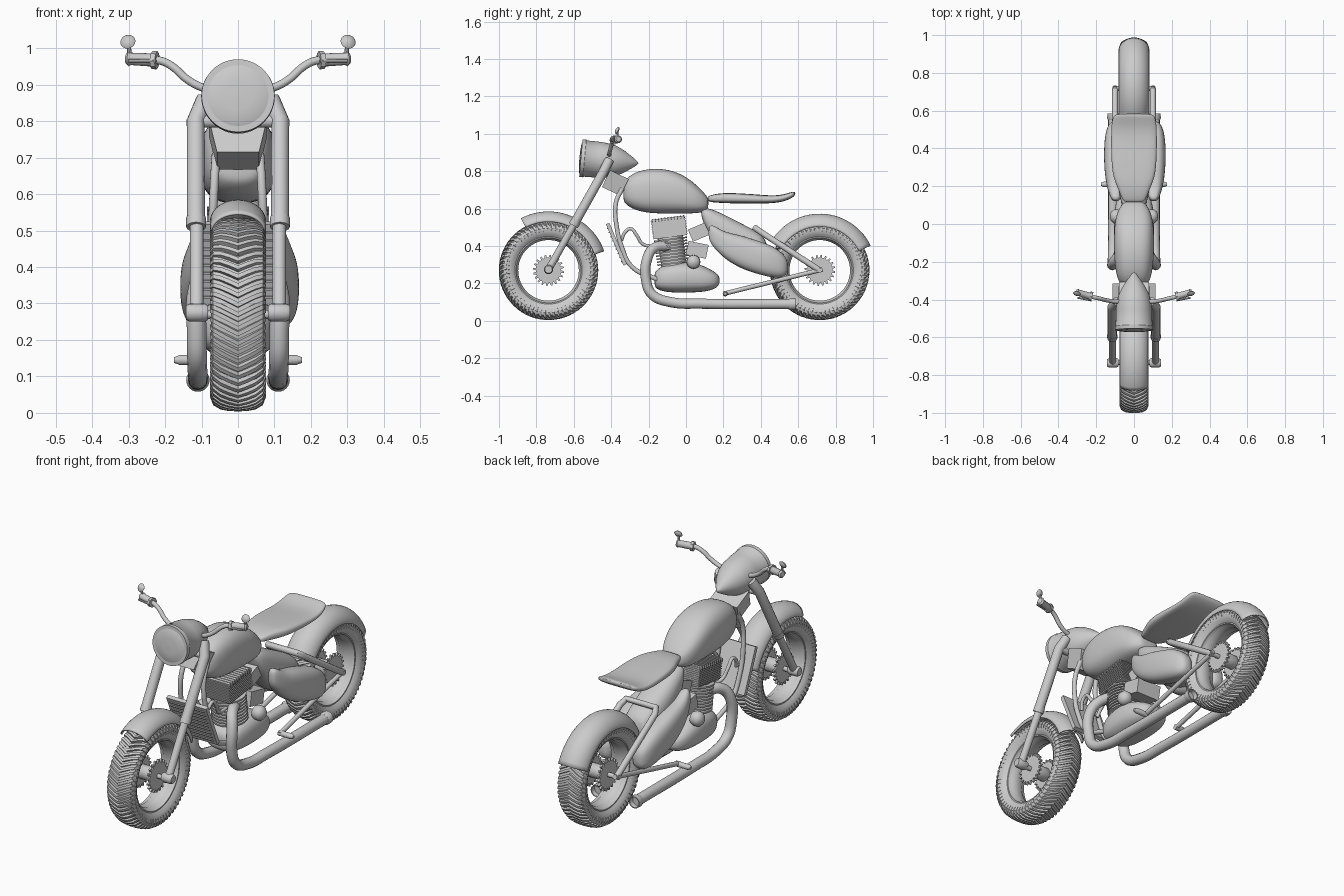
import bpy, bmesh
from math import pi, sin, cos, radians
from mathutils import Vector, Matrix

if "Cube" in bpy.data.objects:
    bpy.data.objects.remove(bpy.data.objects["Cube"])

def make(name, verts, faces, angle=40, mods=()):
    me = bpy.data.meshes.new(name)
    me.from_pydata([tuple(v) for v in verts], [], faces)
    bm = bmesh.new(); bm.from_mesh(me)
    bmesh.ops.recalc_face_normals(bm, faces=bm.faces)
    bm.to_mesh(me); bm.free()
    ob = bpy.data.objects.new(name, me)
    bpy.context.collection.objects.link(ob)
    for kind, attr, val in mods:
        setattr(ob.modifiers.new(kind, kind), attr, val)
    bpy.ops.object.select_all(action='DESELECT')
    ob.select_set(True); bpy.context.view_layer.objects.active = ob
    bpy.ops.object.shade_smooth_by_angle(angle=radians(angle))
    return ob

def rings(rows, closed_rows=False, caps=True):
    # joins equal-length vertex rings with quads
    n, m = len(rows[0]), len(rows)
    f = [(i*n+j, i*n+(j+1) % n, (i+1) % m*n+(j+1) % n, (i+1) % m*n+j)
         for i in range(m if closed_rows else m-1) for j in range(n)]
    if caps and not closed_rows:
        f += [tuple(range(n)), tuple(range((m-1)*n, m*n))]
    return [v for r in rows for v in r], f

def lathe(name, prof, origin, axis, steps=40, closed=False, angle=40):
    # profile of (distance along axis, radius)
    q = Vector(axis).normalized().to_track_quat('Z', 'Y')
    rows = [[Vector(origin) + q @ Vector((r*cos(2*pi*k/steps), r*sin(2*pi*k/steps), a))
             for k in range(steps)] for a, r in prof]
    return make(name, *rings(rows, closed), angle)

def rod(name, a, b, r, steps=16):
    d = Vector(b) - Vector(a)
    return lathe(name, [(0, r), (d.length, r)], a, d, steps)

def tube(name, pts, r, mirror=True, bend=True):
    cu = bpy.data.curves.new(name, 'CURVE')
    cu.dimensions = '3D'; cu.bevel_depth = r; cu.bevel_resolution = 4
    cu.resolution_u = 6; cu.use_fill_caps = True
    for s in ((1, -1) if mirror else (1,)):
        sp = cu.splines.new('BEZIER' if bend else 'POLY')
        P = sp.bezier_points if bend else sp.points
        P.add(len(pts)-1)
        for p, c in zip(P, pts):
            co = (c[0]*s, c[1], c[2])
            if bend:
                p.co = co; p.handle_left_type = p.handle_right_type = 'AUTO'
            else:
                p.co = (*co, 1)
    ob = bpy.data.objects.new(name, cu)
    bpy.context.collection.objects.link(ob)
    bpy.ops.object.select_all(action='DESELECT')
    ob.select_set(True); bpy.context.view_layer.objects.active = ob
    bpy.ops.object.convert(target='MESH')
    bpy.ops.object.shade_smooth_by_angle(angle=radians(50))

def loft(name, secs, xc=0, n=20, power=.75):
    # sections of (y, bottom, top, half width), rounded-box cross-section
    pw = lambda v: abs(v)**power * (1 if v > 0 else -1)
    rows = [[(xc + w*pw(cos(2*pi*k/n)), y, (a+b)/2 + (b-a)/2*pw(sin(2*pi*k/n)))
             for k in range(n)] for y, a, b, w in secs]
    return make(name, *rings(rows), 60, [('SUBSURF', 'levels', 2), ('SUBSURF', 'render_levels', 2)][:1])

def box(name, centre, size, tilt=0, bottom=1.0):
    R = Matrix.Rotation(tilt, 3, 'X')
    rows = [[Vector(centre) + R @ Vector((x*size[0]/2*s, y*size[1]/2, z*size[2]/2))
             for x, y in ((-1, -1), (1, -1), (1, 1), (-1, 1))] for z, s in ((-1, bottom), (1, 1))]
    return make(name, *rings(rows), 20)

# wheels: tyre, chevron tread, rim, hub, toothed discs
def wheel(tag, cy):
    c, X = (0, cy, .27), (1, 0, 0)
    half = [(.05, .178), (.066, .195), (.074, .222), (.069, .240), (.05, .249), (.02, .252)]
    lathe(tag+'_tyre', half + [(-a, r) for a, r in reversed(half)], c, X, 64, True)
    rim = [(.052, .186), (.052, .174), (.035, .170), (.025, .162)]
    lathe(tag+'_rim', rim + [(-a, r) for a, r in reversed(rim)] + [(0, .186)], c, X, 64, True)
    verts, faces = [], []
    line = [(.077, .226), (.068, .249), (.048, .261), (.025, .265)]
    line = line + [(0, .266)] + [(-x, r) for x, r in reversed(line)]
    N = 62
    for k in range(N):
        rows = []
        for x, r in line:
            t = 2*pi*k/N - abs(x)*1.9
            rows.append([(x*e, cy + q*cos(t+d), .27 + q*sin(t+d))
                         for q, d, e in ((r-.02, -.029, .93), (r, -.024, 1), (r, .024, 1), (r-.02, .029, .93))])
        v, f = rings(rows)
        o = len(verts)
        verts += v; faces += [tuple(i+o for i in g) for g in f]
    make(tag+'_tread', verts, faces, 25)
    lathe(tag+'_hub', [(-.05, .03), (-.04, .036), (.04, .036), (.05, .03)], c, X, 24)
    for s in (-1, 1):
        T = 20
        ring = lambda x: [(x, cy + r*cos(a), .27 + r*sin(a)) for k in range(T)
                          for r, o in ((.068, 0), (.068, .4), (.083, .5), (.083, .8)) for a in [2*pi*(k+o)/T]]
        make(tag+'_sprocket', *rings([ring(.042*s), ring(.054*s)]), 25)

wheel('front_wheel', -.735)
wheel('rear_wheel', .715)
rod('front_axle', (-.13, -.735, .27), (.13, -.735, .27), .012)
rod('rear_axle', (-.115, .715, .27), (.115, .715, .27), .012)

# mudguards
def fender(name, cy, a0, a1, R, hw, depth):
    rows = []
    for i in range(29):
        t = radians(a0 + (a1-a0)*i/28)
        sec = []
        for k in range(17):
            p = radians(-85 + 170*k/16)
            r = R - depth*(1-cos(p))
            sec.append((hw*sin(p), cy + r*cos(t), .27 + r*sin(t)))
        rows.append(sec)
    n = 17
    f = [(i*n+j, i*n+j+1, i*n+n+j+1, i*n+n+j) for i in range(28) for j in range(n-1)]
    make(name, [v for r in rows for v in r], f, 50, [('SOLIDIFY', 'thickness', .006)])
fender('front_mudguard', -.735, 118, 19, .315, .077, .06)
fender('rear_mudguard', .715, 150, 26, .303, .082, .075)

# fork legs, clamps
for s in (-1, 1):
    lathe('fork_foot', [(-.03, .02), (-.02, .025), (.02, .025), (.03, .02)], (.112*s, -.735, .275), (1, 0, 0), 16)
    rod('fork_lower', (.113*s, -.735, .275), (.113*s, -.59, .53), .019)
    rod('fork_collar', (.115*s, -.602, .51), (.115*s, -.588, .535), .027)
tube('fork_upper', [(.115, -.6, .515), (.116, -.44, .80), (.09, -.41, .86)], .025, bend=False)
box('steering_neck', (0, -.378, .737), (.16, .11, .10), -.45, .72)
rod('fork_clamp', (-.115, -.435, .80), (.115, -.435, .80), .018)

# headlight
lathe('headlight_shell', [(0, .09), (0, .1), (.02, .101), (.025, .097), (.10, .096), (.15, .091), (.19, .08),
      (.23, .06), (.27, .034), (.30, .012), (.308, .002)], (0, -.562, .87), (0, 1, -.09), 48)
lathe('headlight_glass', [(-.008, .002), (-.007, .04), (-.004, .075), (.004, .092)], (0, -.562, .87), (0, 1, -.09), 48)

# handlebar, grips, levers, small mirrors
tube('handlebar', [(.05, -.41, .88), (.10, -.41, .893), (.14, -.405, .915), (.18, -.395, .95),
                   (.21, -.388, .965), (.30, -.362, .97)], .011)
for s in (-1, 1):
    d = (s*.93, .27, .05)
    lathe('grip', [(0, .014), (.01, .018), (.075, .017), (.08, .021), (.088, .014)], (.222*s, -.385, .967), d, 16)
    lathe('grip_clamp', [(0, .025), (.014, .025)], (.222*s, -.385, .967), d, 8, angle=20)
    rod('lever', (.225*s, -.405, .965), (.30*s, -.39, .965), .005, 8)
    rod('mirror_stem', (.296*s, -.364, .97), (.30*s, -.368, 1.01), .006, 8)
    lathe('mirror', [(-.01, .003), (-.006, .016), (0, .021), (.006, .016), (.01, .003)],
          (.302*s, -.368, 1.018), (.2*s, -1, .5), 20, angle=70)

# tank, seat
loft('fuel_tank', [(-.335, .645, .725, .045), (-.325, .625, .755, .07), (-.28, .592, .795, .093),
                   (-.19, .573, .818, .106), (-.09, .573, .812, .108), (0, .573, .775, .105),
                   (.07, .575, .715, .088), (.11, .59, .67, .06), (.12, .61, .65, .04)])
loft('seat', [(.115, .645, .66, .045), (.125, .635, .672, .062), (.19, .63, .684, .085), (.25, .628, .684, .114),
              (.36, .627, .678, .122), (.47, .628, .668, .122), (.53, .64, .678, .12),
              (.57, .658, .692, .112), (.585, .675, .69, .095)], power=.6)

# rear bodywork: central body and side pods
loft('rear_body', [(.08, .57, .60, .04), (.1, .5, .607, .065), (.16, .40, .592, .08), (.25, .32, .545, .088),
                   (.36, .28, .49, .085), (.44, .28, .44, .07)])
for s, x in ((1, .105), (-1, -.096)):
    loft('side_pod', [(.12, .44, .5, .015), (.14, .40, .52, .03), (.20, .335, .475, .05), (.29, .28, .46, .062), (.38, .25, .43, .064),
                      (.46, .23, .405, .06), (.52, .23, .36, .045), (.545, .26, .32, .02)], x)

# rear struts, swing arm, foot pegs
tube('rear_strut', [(.1, .715, .27), (.1, .40, .475), (.085, .37, .497), (-.085, .37, .497), (-.1, .40, .475), (-.1, .715, .27)],
     .016, False, False)
tube('swing_arm', [(.1, .20, .145), (.1, .73, .275)], .012, bend=False)
for s in (-1, 1):
    lathe('foot_peg', [(0, .014), (.07, .014), (.085, .008)], (.09*s, .21, .145), (s, 0, 0), 14)

# engine
T = .13
up = Vector((0, -sin(T), cos(T)))
loft('crankcase', [(-.17, .19, .25, .05), (-.155, .165, .28, .08), (-.09, .15, .31, .105), (.02, .15, .32, .11),
                   (.11, .155, .29, .1), (.165, .175, .255, .075), (.18, .2, .235, .04)])
base = Vector((0, -.065, .30))
rod('cylinder', base - up*.03, base + up*.16, .068, 24)
for k in range(9):
    p = base + up*(.016*k + .005)
    lathe('cylinder_fin', [(0, .088), (.008, .088)], p, up, 28)
box('cylinder_head', (0, -.09, .50), (.15, .18, .105), T)
for k in range(11):
    u = (k-5)*.017
    off = Matrix.Rotation(T, 3, 'X') @ Vector((0, u, .046))
    box('head_fin', Vector((0, -.09, .50)) + off, (.17, .006, .018), T)
    low = Matrix.Rotation(T, 3, 'X') @ Vector((0, 0, -.045+.009*k))
    box('head_rib', Vector((0, -.09, .50)) + low, (.158, .188, .003), T)
for s in (-1, 1):
    lathe('engine_cap', [(-.03, .03), (-.015, .037), (.008, .036), (.022, .024), (.028, .004)], (.10*s, .04, .315), (s, 0, 0), 24, angle=60)
box('intake', (0, .07, .475), (.09, .10, .07), .4)
box('gearbox', (0, .06, .38), (.14, .11, .075), -.2)

# radiator plate, down tubes, hose
box('radiator', (0, -.372, .41), (.23, .02, .24), .40)
for k in range(9):
    p = Vector((0, -.372, .41)) + Matrix.Rotation(.40, 3, 'X') @ Vector((0, -.011, -.096+.024*k))
    box('radiator_slat', p, (.20, .006, .006), .40)
tube('down_tube', [(.06, -.34, .71), (.065, -.375, .63), (.07, -.37, .5), (.07, -.345, .40), (.065, -.29, .29), (.06, -.15, .22)], .012)
tube('coolant_hose', [(.05, -.345, .43), (.06, -.325, .475), (.06, -.295, .492), (.06, -.265, .46), (.05, -.23, .41), (.04, -.15, .40)], .009)

# exhausts
tube('exhaust', [(.05, -.09, .40), (.085, -.17, .39), (.11, -.205, .34), (.113, -.212, .21), (.112, -.18, .14),
                 (.11, -.08, .10), (.11, .08, .092), (.11, .56, .09)], .027)
for s in (-1, 1):
    lathe('exhaust_tip', [(0, .027), (.01, .032), (.035, .031), (.035, .026), (.012, .024)], (.11*s, .55, .09), (0, 1, 0), 24)
